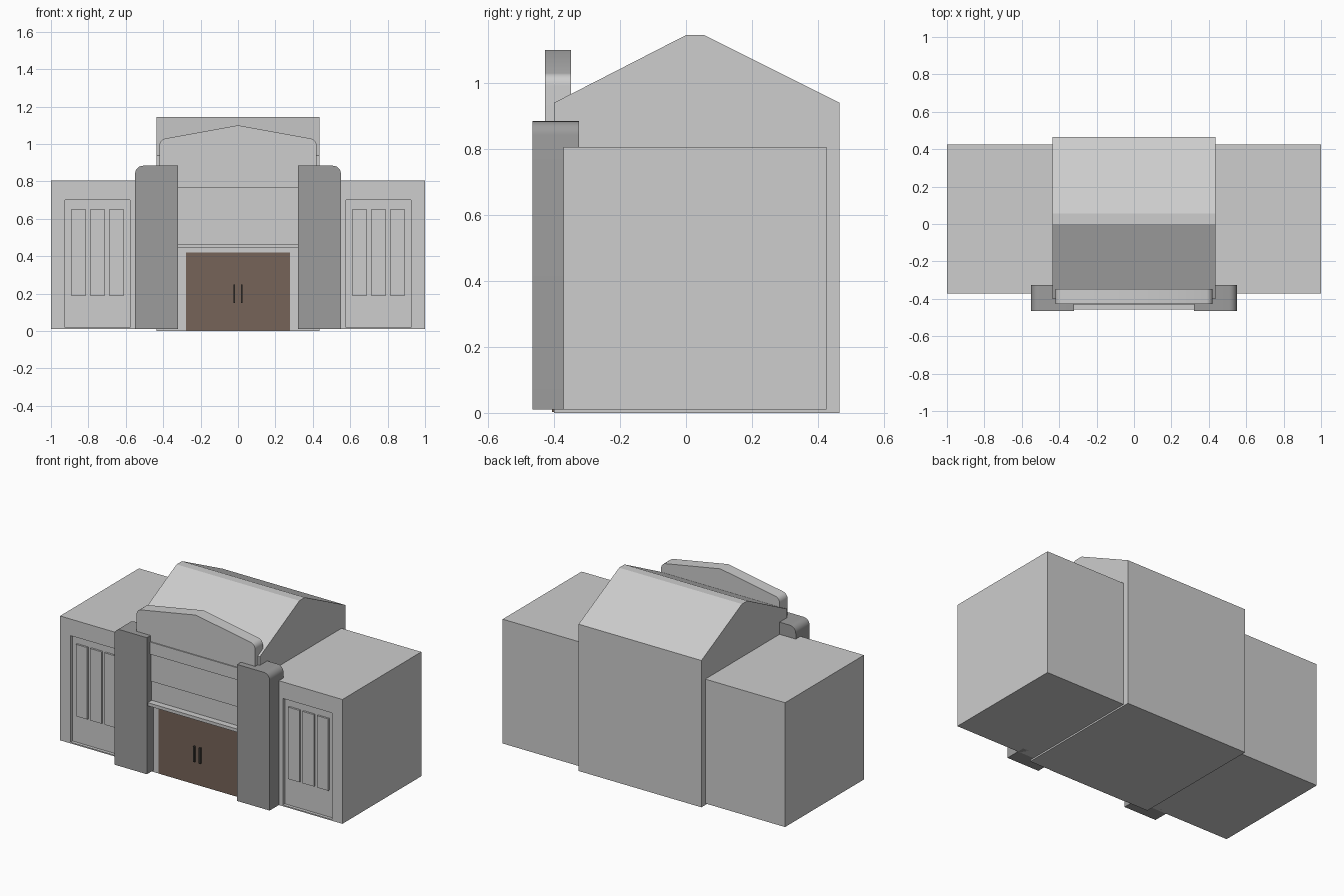
import bpy, bmesh, math
from mathutils import Vector

if "Cube" in bpy.data.objects:
    bpy.data.objects.remove(bpy.data.objects["Cube"])


def material(name, rgb):
    m = bpy.data.materials.new(name)
    m.diffuse_color = (*rgb, 1)
    m.use_nodes = True
    m.node_tree.nodes["Principled BSDF"].inputs["Base Color"].default_value = m.diffuse_color
    return m


PLASTER = material("light grey plaster", (0.61, 0.61, 0.61))
STONE = material("dark grey stone", (0.335, 0.335, 0.335))
WOOD = material("brown wood", (0.18, 0.127, 0.098))
METAL = material("dark metal", (0.05, 0.045, 0.04))


def prism(name, points, lo, hi, mat, axis="y", mirror=False, smooth=False):
    """Extrude a profile: (x, z) points along y, or (y, z) points along x."""
    bm = bmesh.new()
    place = (lambda p, d: (p[0], d, p[1])) if axis == "y" else (lambda p, d: (d, p[0], p[1]))
    face = bm.faces.new([bm.verts.new(place(p, lo)) for p in points])
    new = bmesh.ops.extrude_face_region(bm, geom=[face])["geom"]
    shift = Vector((0, hi - lo, 0)) if axis == "y" else Vector((hi - lo, 0, 0))
    bmesh.ops.translate(bm, verts=[v for v in new if isinstance(v, bmesh.types.BMVert)], vec=shift)
    bmesh.ops.recalc_face_normals(bm, faces=bm.faces)
    mesh = bpy.data.meshes.new(name)
    bm.to_mesh(mesh)
    bm.free()
    ob = bpy.data.objects.new(name, mesh)
    bpy.context.collection.objects.link(ob)
    mesh.materials.append(mat)
    if smooth:
        bpy.ops.object.select_all(action="DESELECT")
        ob.select_set(True)
        bpy.context.view_layer.objects.active = ob
        bpy.ops.object.shade_smooth_by_angle(angle=math.radians(35))
    if mirror:
        ob.modifiers.new("Mirror", "MIRROR")
    return ob


def box(name, x, y, z, mat, mirror=False):
    pts = [(x[0], z[0]), (x[1], z[0]), (x[1], z[1]), (x[0], z[1])]
    return prism(name, pts, y[0], y[1], mat, mirror=mirror)


def arc(cx, cz, r, a0, a1, n=8):
    angles = [math.radians(a0 + (a1 - a0) * i / n) for i in range(n + 1)]
    return [(cx + r * math.cos(a), cz + r * math.sin(a)) for a in angles]


# Main hall with pitched roof and flat ridge
prism("main_hall", [(-0.40, 0), (0.465, 0), (0.465, 0.94), (0.055, 1.145),
                    (0, 1.145), (-0.40, 0.94)], -0.435, 0.435, PLASTER, axis="x")

# Side wings, each with a recessed front panel
wing = box("side_wing", (0.43, 1.0), (-0.372, 0.426), (0.01, 0.806), PLASTER)
cutter = box("panel_cutter", (0.578, 0.925), (-0.45, -0.352), (0.018, 0.70), PLASTER)
cutter.hide_render = True
cutter.hide_viewport = True
cut = wing.modifiers.new("Panel", "BOOLEAN")
cut.object = cutter
cut.operation = "DIFFERENCE"
cut.solver = "EXACT"
wing.modifiers.new("Mirror", "MIRROR")

# Three tall window strips in each panel
for i in range(3):
    x = 0.61 + 0.102 * i
    box(f"window_strip_{i + 1}", (x, x + 0.08), (-0.364, -0.34), (0.19, 0.65), PLASTER, mirror=True)

# Entrance pillars, rounded at the outer top corner
prism("entrance_pillar", [(0.32, 0.01), (0.55, 0.01)] + arc(0.508, 0.842, 0.042, 0, 90)
      + [(0.32, 0.884)], -0.465, -0.325, STONE, mirror=True, smooth=True)

# Gabled parapet with rounded shoulders
shoulder = arc(0.382, 0.992, 0.038, 0, 80)
left = [(-x, z) for x, z in reversed(shoulder)]
prism("gabled_parapet", [(-0.42, 0.80), (0.42, 0.80)] + shoulder + [(0, 1.10)] + left,
      -0.427, -0.348, PLASTER, smooth=True)

# Stepped facade bands between the pillars, and the door canopy
box("upper_band", (-0.33, 0.33), (-0.434, -0.39), (0.767, 0.845), PLASTER)
box("middle_band", (-0.33, 0.33), (-0.424, -0.39), (0.59, 0.767), PLASTER)
box("lower_band", (-0.33, 0.33), (-0.416, -0.39), (0.465, 0.59), PLASTER)
box("door_canopy", (-0.33, 0.33), (-0.456, -0.39), (0.445, 0.465), PLASTER)

# Double door with handles
box("double_door", (-0.278, 0.278), (-0.406, -0.39), (0.003, 0.42), WOOD)
box("door_handle", (0.015, 0.025), (-0.42, -0.40), (0.15, 0.25), METAL, mirror=True)
